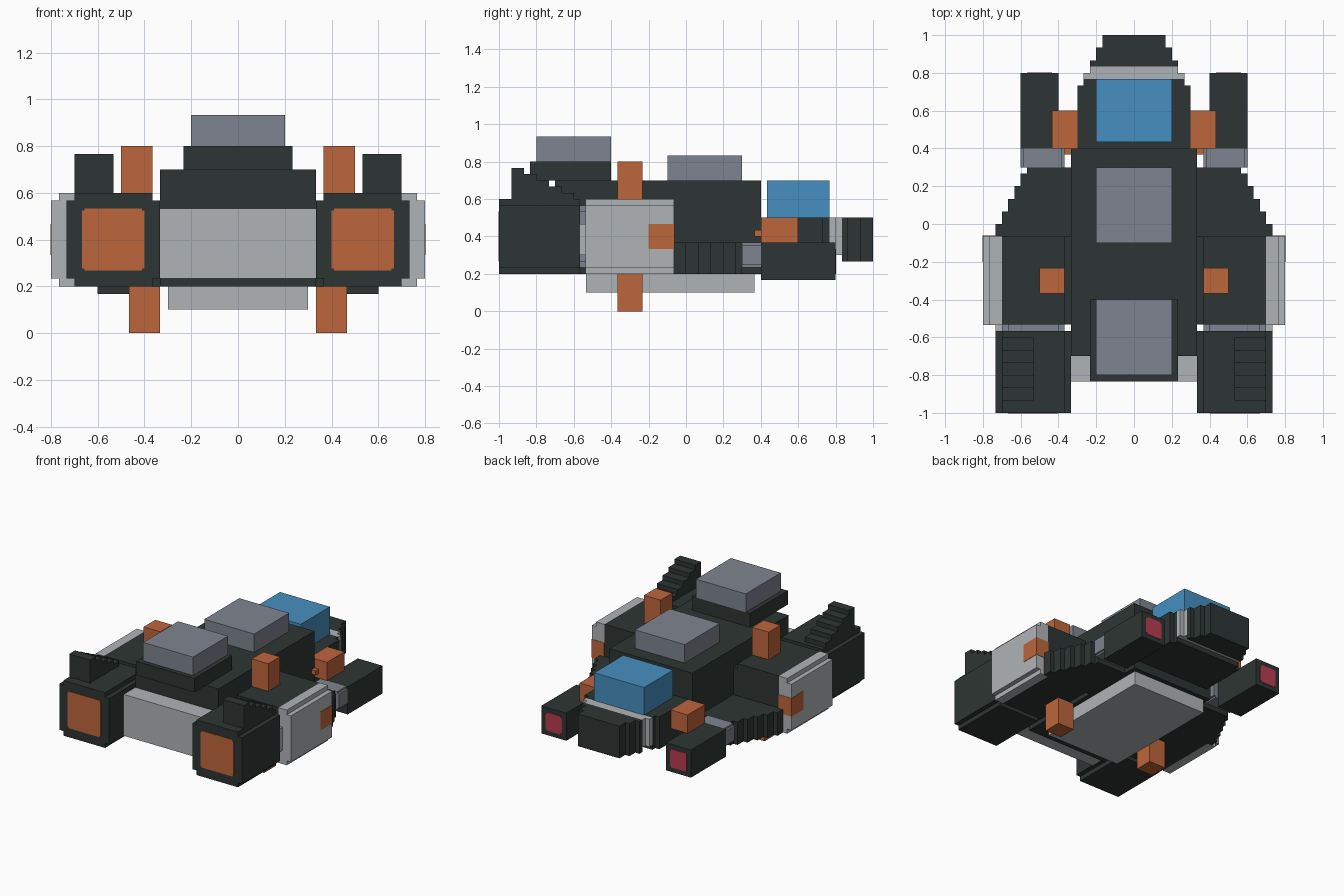
import bpy
import bmesh

cube = bpy.data.objects.get("Cube")
if cube:
    bpy.data.objects.remove(cube, do_unlink=True)

UNIT = 1 / 30  # size of one building block
EPS = 0.08     # small lift for plates, in blocks


def material(name, r, g, b):
    mat = bpy.data.materials.new(name)
    mat.use_nodes = True
    mat.diffuse_color = (r, g, b, 1)
    mat.node_tree.nodes["Principled BSDF"].inputs["Base Color"].default_value = (r, g, b, 1)
    return mat


DARK = material("dark green grey", .026, .036, .033)
PALE = material("pale grey", .434, .456, .474)
SLATE = material("blue grey", .209, .231, .279)
ORANGE = material("orange", .515, .133, .045)
BLUE = material("glass blue", .061, .275, .527)
RED = material("red", .48, .045, .08)


def add_block(bm, xs, ys, zs, notch=0):
    """Block, with its four lengthwise corners optionally notched out."""
    (x0, x1), (z0, z1), n = xs, zs, notch
    if n:
        outline = [(x0 + n, z0), (x1 - n, z0), (x1 - n, z0 + n), (x1, z0 + n),
                   (x1, z1 - n), (x1 - n, z1 - n), (x1 - n, z1), (x0 + n, z1),
                   (x0 + n, z1 - n), (x0, z1 - n), (x0, z0 + n), (x0 + n, z0 + n)]
    else:
        outline = [(x0, z0), (x1, z0), (x1, z1), (x0, z1)]
    rings = [[bm.verts.new((x * UNIT, y * UNIT, z * UNIT)) for x, z in outline] for y in ys]
    front, back = rings
    bm.faces.new(front)
    bm.faces.new(back[::-1])
    for i in range(len(outline)):
        j = (i + 1) % len(outline)
        bm.faces.new((front[i], back[i], back[j], front[j]))


def part(name, mat, blocks, mirror=False):
    bm = bmesh.new()
    for block in blocks:
        add_block(bm, *block)
    bmesh.ops.recalc_face_normals(bm, faces=bm.faces)
    mesh = bpy.data.meshes.new(name)
    bm.to_mesh(mesh)
    bm.free()
    mesh.materials.append(mat)
    obj = bpy.data.objects.new(name, mesh)
    bpy.context.collection.objects.link(obj)
    if mirror:
        mod = obj.modifiers.new("Mirror", "MIRROR")
        mod.use_mirror_merge = False


def centre(name, mat, half, ys, zs):
    part(name, mat, [((-half, half), ys, zs)])


def pair(name, mat, *blocks):
    part(name, mat, blocks, mirror=True)


# Central hull, keel and roof blocks
centre("main_hull", DARK, 10, (-21, 12), (6, 21))
centre("front_bumper", PALE, 10, (-25, -21), (7, 16))
centre("keel_plate", PALE, 9, (-16, 11), (3, 6))
centre("front_roof_base", DARK, 7, (-25, -12), (21, 24))
centre("front_roof_block", SLATE, 6, (-24, -12), (24, 28))
centre("middle_roof_block", SLATE, 6, (-3, 9), (21, 25))
centre("canopy", BLUE, 6, (13, 23), (15, 21))

# Stepped tail with a pale band
part("tail_base", DARK, [((-9, 9), (12, 22), (8, 15)), ((-8, 8), (22, 23), (8, 15))])
part("tail_band", PALE, [((-8, 8), (23, 24), (9, 15)), ((-7, 7), (24, 25), (9, 15))])
part("tail_tip", DARK, [((-w, w), ys, (8, 15))
                        for w, ys in ((7, (25, 26)), (6, (26, 28)), (5, (28, 30)))])

# Engine pods with collars, glowing faces and stair-shaped fins
pair("engine_pod", DARK, ((10, 22), (-30, -17), (6, 18), 1))
pair("engine_face", ORANGE, ((12, 20), (-30 - EPS, -29), (8, 16), .3))
pair("engine_collar", SLATE, ((11, 21), (-17, -16), (7, 17), 1))
pair("collar_plate", PALE, ((20, 22), (-17, -16), (9, 14)))
pair("engine_fin", DARK, *[((16, 21), (-28 + 2 * i, -26 + 2 * i), (17, 23 - i))
                           for i in range(5)])

# Side housings with armour and orange hatches
pair("side_housing", DARK, ((10, 22), (-16, -2), (6, 18), 1))
pair("side_armour", PALE, ((21, 23), (-16 - EPS, -2 + EPS), (6, 18)),
     ((21, 24), (-16 - EPS, -2 + EPS), (7, 17)))
pair("side_hatch", ORANGE, ((21, 24 + EPS), (-6, -2 + 2 * EPS), (10, 14)))

# Upper posts and lower legs
pair("upper_post", ORANGE, ((11, 15), (-11, -7), (18, 24)))
pair("lower_leg", ORANGE, ((10, 14), (-11, -7), (0, 6)))

# Tapered rear wings
pair("rear_wing", DARK, *[((9, 22 - i), (2 * i - 2, min(2 * i, 9)), (6, 11))
                          for i in range(6)])

# Rear booms with collars and red lamps
pair("boom_collar", SLATE, ((11, 18), (9, 12), (7, 11), .4))
pair("rear_boom", DARK, ((12, 18), (12, 24), (5, 11)))
pair("boom_lamp", RED, ((13, 17), (23, 24 + EPS), (6, 10), .3))
pair("boom_block", ORANGE, ((9, 13), (12, 18), (11, 15)))
pair("boom_pin", ORANGE, ((10, 11), (11, 12), (12, 13)))
